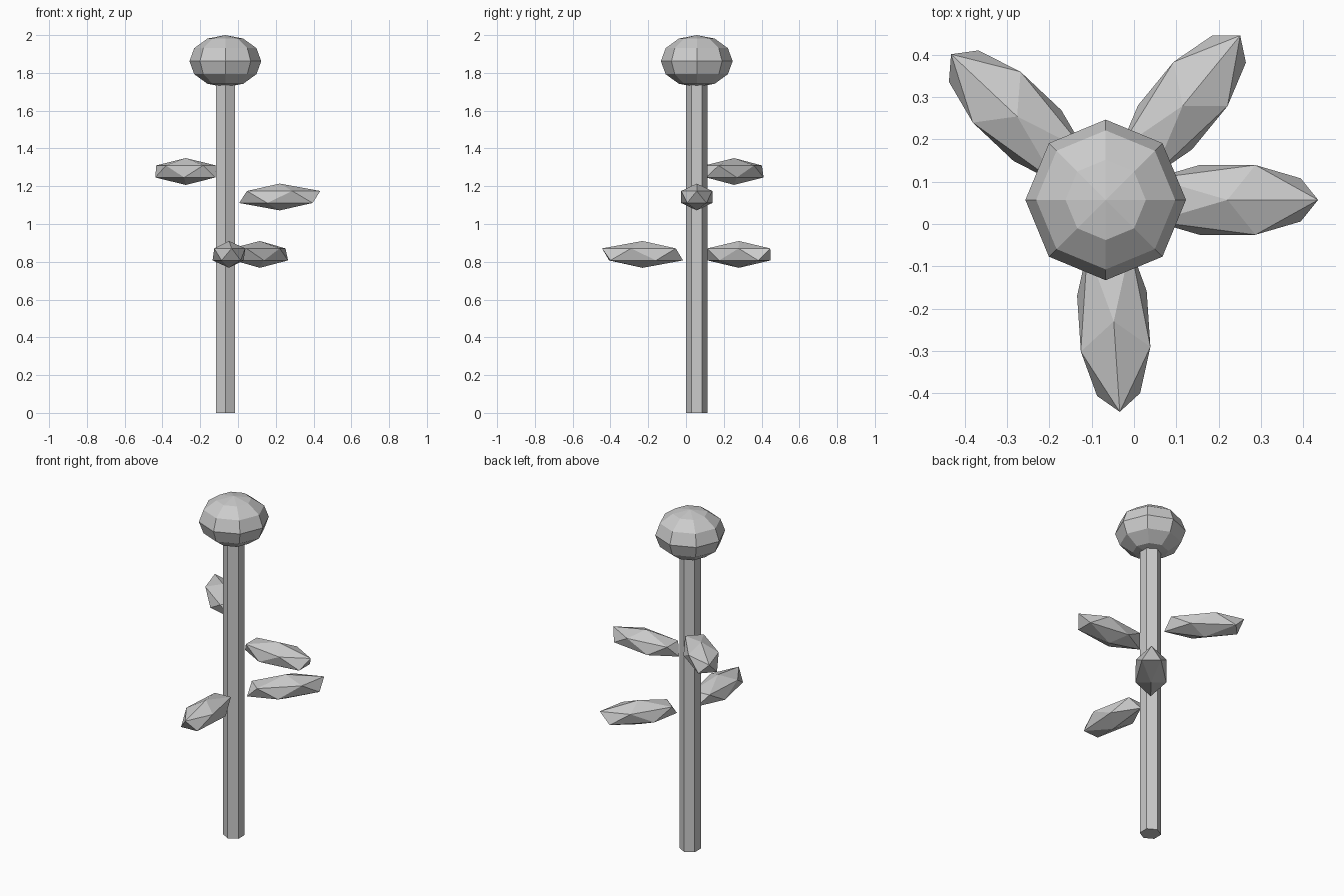
import bpy
from math import cos, sin, radians

if "Cube" in bpy.data.objects:
    bpy.data.objects.remove(bpy.data.objects["Cube"], do_unlink=True)

GREY = (0.6, 0.6, 0.6, 1)
grey = bpy.data.materials.new("plain grey")
grey.use_nodes = True
grey.diffuse_color = GREY
grey.node_tree.nodes["Principled BSDF"].inputs["Base Color"].default_value = GREY

STEM_X, STEM_Y = -0.067, 0.057
STEM_TOP = 1.76


def finish(name, scale=(1, 1, 1), turn=0):
    """Name, shape and colour the primitive just added."""
    part = bpy.context.object
    part.name = name
    part.scale = scale
    part.rotation_euler.z = radians(turn)
    part.data.materials.append(grey)
    return part


# Six-sided stem
bpy.ops.mesh.primitive_cylinder_add(
    vertices=6, radius=0.058, depth=STEM_TOP, location=(STEM_X, STEM_Y, STEM_TOP / 2))
finish("stem")

# Flattened faceted flower head
bpy.ops.mesh.primitive_uv_sphere_add(
    segments=8, ring_count=6, radius=1, location=(STEM_X, STEM_Y, 1.862))
finish("flower_head", (0.19, 0.19, 0.138))

# Leaves: stretched icosahedra pointing away from the stem (name, direction, height)
LEAVES = [
    ("left_leaf", 0, 1.143),
    ("front_leaf", -86.2, 0.839),
    ("back_left_leaf", 50.7, 0.839),
    ("back_right_leaf", 136.7, 1.278),
]
LEAF_DISTANCE = 0.288
for name, turn, height in LEAVES:
    x = STEM_X + LEAF_DISTANCE * cos(radians(turn))
    y = STEM_Y + LEAF_DISTANCE * sin(radians(turn))
    bpy.ops.mesh.primitive_ico_sphere_add(subdivisions=1, radius=1, location=(x, y, height))
    finish(name, (0.24, 0.097, 0.071), turn)
